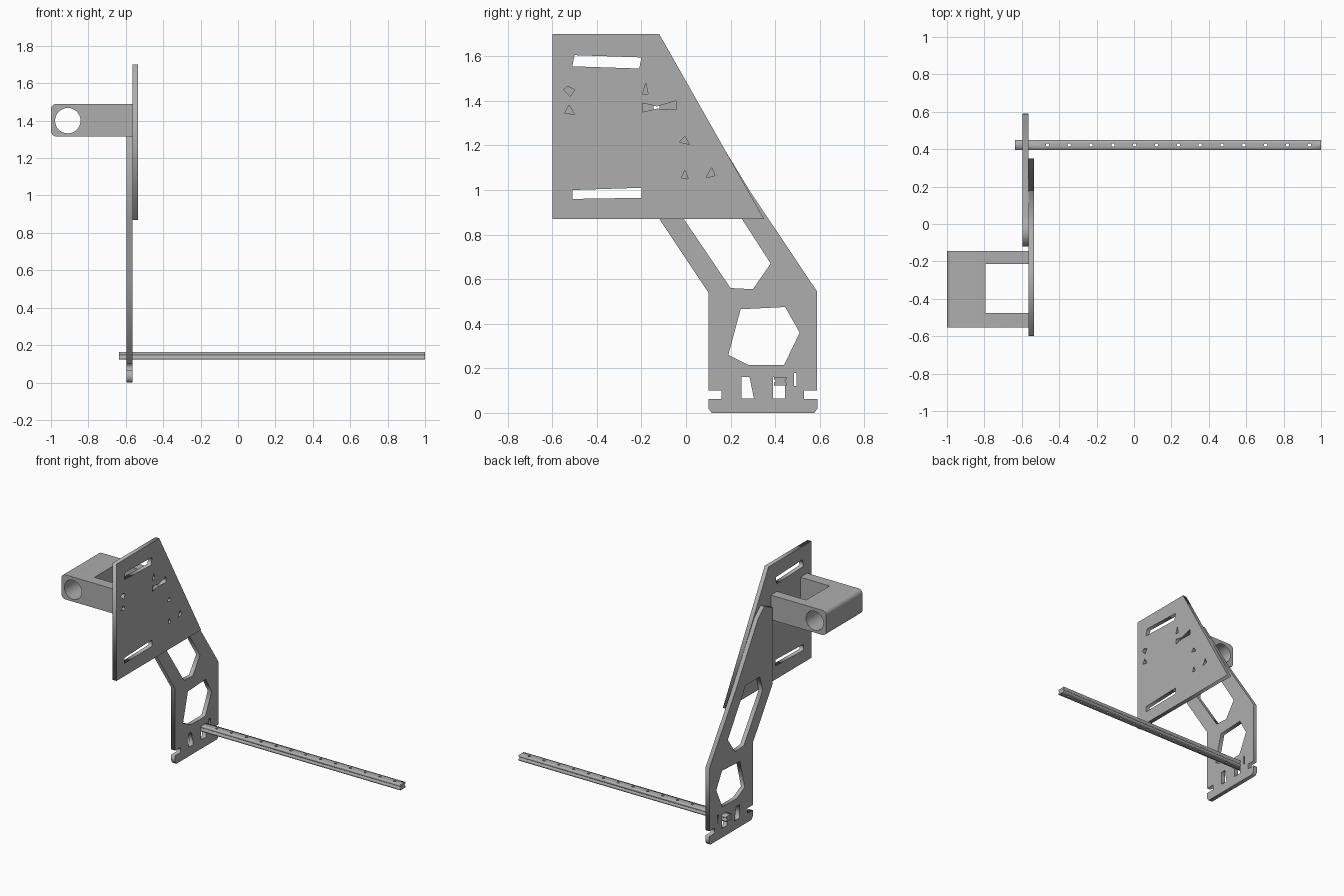
import bpy, bmesh, math
from mathutils import Matrix

cube = bpy.data.objects.get("Cube")
if cube:
    bpy.data.objects.remove(cube, do_unlink=True)

GREY = (0.42, 0.42, 0.42, 1)
grey = bpy.data.materials.new("plain grey")
grey.use_nodes = True
grey.diffuse_color = GREY
grey.node_tree.nodes["Principled BSDF"].inputs["Base Color"].default_value = GREY

# Columns send outline u, v and depth to world axes
SIDE = Matrix(((0, 0, 1, 0), (1, 0, 0, 0), (0, 1, 0, 0), (0, 0, 0, 1)))
FRONT = Matrix(((1, 0, 0, 0), (0, 0, 1, 0), (0, 1, 0, 0), (0, 0, 0, 1)))


def select(ob):
    bpy.ops.object.select_all(action='DESELECT')
    ob.select_set(True)
    bpy.context.view_layer.objects.active = ob


def slab(name, outlines, plane, lo, hi):
    """Extrude a filled outline with holes between two depths."""
    cu = bpy.data.curves.new(name, 'CURVE')
    cu.dimensions, cu.fill_mode, cu.extrude = '2D', 'BOTH', (hi - lo) / 2
    for pts in outlines:
        sp = cu.splines.new('POLY')
        sp.points.add(len(pts) - 1)
        for p, (u, v) in zip(sp.points, pts):
            p.co = (u, v, 0, 1)
        sp.use_cyclic_u = True
    ob = bpy.data.objects.new(name, cu)
    bpy.context.collection.objects.link(ob)
    select(ob)
    bpy.ops.object.convert(target='MESH')
    ob = bpy.context.object
    me = ob.data
    me.transform(plane @ Matrix.Translation((0, 0, (lo + hi) / 2)))
    bm = bmesh.new()
    bm.from_mesh(me)
    bmesh.ops.remove_doubles(bm, verts=bm.verts, dist=0.0001)
    bmesh.ops.recalc_face_normals(bm, faces=bm.faces)
    bm.to_mesh(me)
    bm.free()
    me.materials.clear()
    me.materials.append(grey)
    return ob


def cut(ob, bm):
    """Subtract a bmesh from an object."""
    me = bpy.data.meshes.new("cutter")
    bm.to_mesh(me)
    bm.free()
    cutter = bpy.data.objects.new("cutter", me)
    cutter.hide_render = True
    bpy.context.collection.objects.link(cutter)
    mod = ob.modifiers.new("cut", 'BOOLEAN')
    mod.operation, mod.object, mod.solver = 'DIFFERENCE', cutter, 'EXACT'
    select(ob)
    bpy.ops.object.modifier_apply(modifier=mod.name)
    bpy.data.objects.remove(cutter, do_unlink=True)


def rect(u0, u1, v0, v1):
    return [(u0, v0), (u1, v0), (u1, v1), (u0, v1)]


def arc(u, v, r, a0, a1, n):
    steps = [math.radians(a0 + (a1 - a0) * i / n) for i in range(n + 1)]
    return [(u + r * math.cos(a), v + r * math.sin(a)) for a in steps]


# Upper mounting plate with slots and small fastener holes
slab("upper_plate", [
    [(-0.6, 0.87), (0.35, 0.87), (-0.12, 1.7), (-0.6, 1.7)],
    [(-0.51, 1.555), (-0.21, 1.545), (-0.2, 1.595), (-0.5, 1.605)],
    [(-0.51, 0.96), (-0.2, 0.965), (-0.2, 1.01), (-0.51, 1.0)],
    [(-0.55, 1.45), (-0.52, 1.42), (-0.5, 1.45), (-0.53, 1.465)],
    [(-0.545, 1.345), (-0.5, 1.34), (-0.525, 1.38)],
    [(-0.195, 1.43), (-0.17, 1.43), (-0.18, 1.48)],
    [(-0.195, 1.35), (-0.13, 1.365), (-0.045, 1.36), (-0.045, 1.4),
     (-0.13, 1.375), (-0.195, 1.39)],
    [(-0.03, 1.215), (0.015, 1.205), (-0.005, 1.24)],
    [(-0.02, 1.055), (0.01, 1.05), (-0.005, 1.09)],
    [(0.09, 1.055), (0.13, 1.065), (0.115, 1.1)],
], SIDE, -0.565, -0.535)

# Lower bracket: foot with notches, bent arm, and openings
slab("lower_bracket", [
    [(0.115, 0), (0.575, 0), (0.59, 0.02), (0.59, 0.063), (0.53, 0.063),
     (0.53, 0.1), (0.588, 0.1), (0.588, 0.545), (0.29, 0.99), (0.04, 1.4),
     (-0.03, 1.46), (-0.12, 1.42), (-0.12, 0.87), (0.1, 0.54), (0.1, 0.1),
     (0.16, 0.1), (0.16, 0.063), (0.1, 0.063), (0.1, 0.02)],
    [(0.2, 0.56), (0.3, 0.555), (0.38, 0.67), (0.18, 0.98), (0.02, 0.98),
     (-0.01, 0.87)],
    [(0.19, 0.26), (0.28, 0.215), (0.44, 0.215), (0.51, 0.36),
     (0.445, 0.475), (0.245, 0.465)],
    [(0.25, 0.065), (0.305, 0.065), (0.285, 0.16), (0.25, 0.16)],
    rect(0.39, 0.445, 0.065, 0.16),
    rect(0.484, 0.496, 0.12, 0.18),
], SIDE, -0.595, -0.565)

# Side clamp: rounded block with a round bore, opened into a U
clamp = slab("clamp_block", [
    [(-0.56, 1.315), (-0.56, 1.49)]
    + arc(-0.97, 1.46, 0.03, 90, 180, 5)
    + arc(-0.97, 1.345, 0.03, 180, 270, 5),
    arc(-0.91, 1.4, 0.068, 0, 348.75, 31),
], FRONT, -0.553, -0.145)
opening = bmesh.new()
bmesh.ops.create_cube(opening, size=1, matrix=(
    Matrix.Translation((-0.595, -0.345, 1.4)) @ Matrix.Diagonal((0.4, 0.262, 0.4, 1))))
cut(clamp, opening)
select(clamp)
bpy.ops.object.shade_smooth_by_angle(angle=math.radians(30))

# Long guide rail with grooved sides and a row of holes
rail = slab("guide_rail", [[
    (0.395, 0.123), (0.45, 0.123), (0.45, 0.136), (0.443, 0.14),
    (0.443, 0.146), (0.45, 0.15), (0.45, 0.162), (0.395, 0.162),
    (0.395, 0.15), (0.402, 0.146), (0.402, 0.14), (0.395, 0.136),
]], SIDE, -0.635, 1.0)
holes = bmesh.new()
for i in range(13):
    bmesh.ops.create_cone(
        holes, cap_ends=True, segments=12, radius1=0.009, radius2=0.009,
        depth=0.2, matrix=Matrix.Translation((-0.463 + i * 0.1167, 0.4225, 0.14)))
cut(rail, holes)
